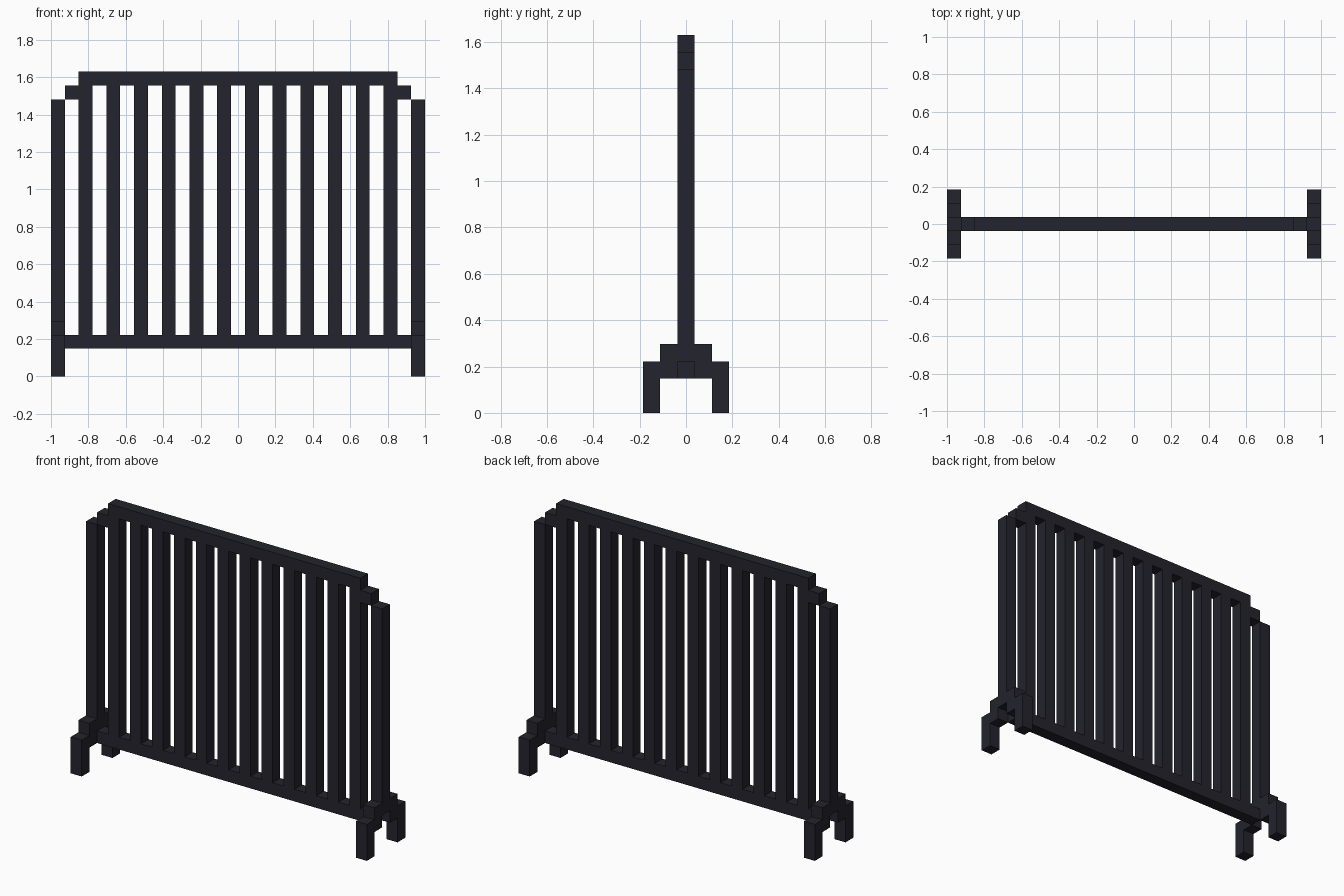
import bpy
import bmesh
from mathutils import Matrix, Vector

if "Cube" in bpy.data.objects:
    bpy.data.objects.remove(bpy.data.objects["Cube"], do_unlink=True)

U = 2 / 27  # one bar thickness

# Dark iron
iron = bpy.data.materials.new("dark_iron")
iron.use_nodes = True
color = (0.017, 0.017, 0.026, 1)
iron.diffuse_color = color
bsdf = next(n for n in iron.node_tree.nodes if n.type == 'BSDF_PRINCIPLED')
bsdf.inputs["Base Color"].default_value = color


def box(name, x, y, z):
    """Flat-shaded block from (min, max) ranges counted in bar thicknesses."""
    lo, hi = (Vector(c) * U for c in zip(x, y, z))
    size = hi - lo
    bm = bmesh.new()
    bmesh.ops.create_cube(bm, size=1, matrix=Matrix.Diagonal((*size, 1)))
    mesh = bpy.data.meshes.new(name)
    bm.to_mesh(mesh)
    bm.free()
    mesh.materials.append(iron)
    obj = bpy.data.objects.new(name, mesh)
    obj.location = (lo + hi) / 2
    bpy.context.collection.objects.link(obj)
    return obj


def around(c):
    return (c - 0.5, c + 0.5)


MID = around(0)

# Rails
box("bottom_rail", (-12.5, 12.5), MID, (2, 3))
box("top_rail", (-11.5, 11.5), MID, (21, 22))

# Twelve upright bars
for i in range(12):
    box(f"upright_bar_{i + 1}", around(-11 + 2 * i), MID, (3, 21))

# Both ends: corner step, post and stepped feet straddling the rail end
for side, s in (("left", 1), ("right", -1)):
    box(f"{side}_corner_step", around(12 * s), MID, (20, 21))
    end = around(13 * s)
    box(f"{side}_post", end, MID, (3, 20))
    for face, d in (("front", -1), ("back", 1)):
        box(f"{side}_{face}_foot_bracket", end, around(d), (2, 4))
        box(f"{side}_{face}_foot", end, around(2 * d), (0, 3))
